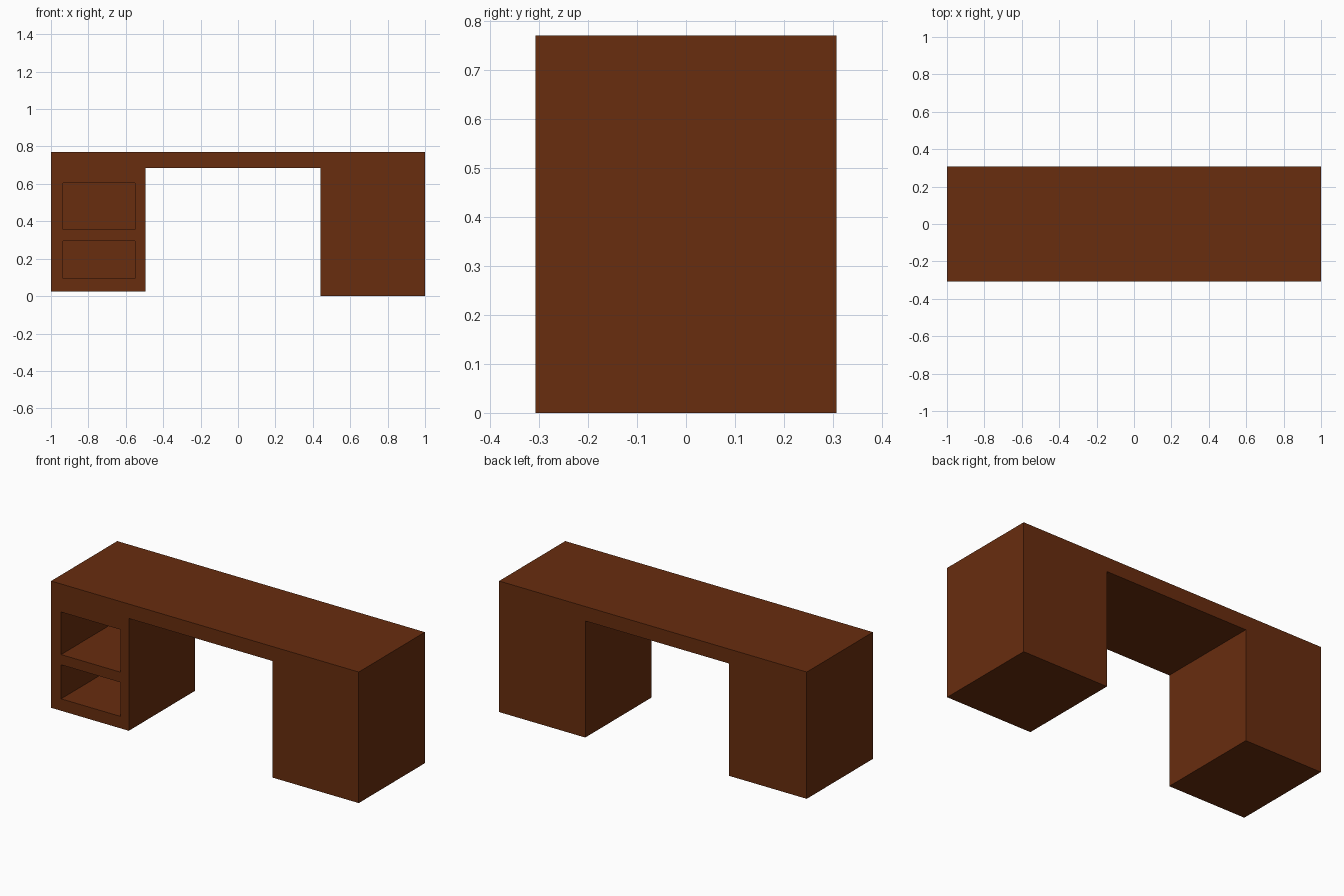
import bpy
import bmesh

if "Cube" in bpy.data.objects:
    bpy.data.objects.remove(bpy.data.objects["Cube"], do_unlink=True)

HALF_DEPTH = 0.307
TOP, UNDERSIDE = 0.77, 0.685

# Dark reddish wood used for the whole desk
wood = bpy.data.materials.new("dark_wood")
wood.use_nodes = True
colour = (0.14, 0.026, 0.0045, 1)
wood.diffuse_color = colour
wood.node_tree.nodes["Principled BSDF"].inputs["Base Color"].default_value = colour


def extrude_front(name, outline, y_front, y_back):
    """Solid made by extruding an (x, z) outline from front to back."""
    bm = bmesh.new()
    face = bm.faces.new([bm.verts.new((x, y_front, z)) for x, z in outline])
    new = bmesh.ops.extrude_face_region(bm, geom=[face])["geom"]
    verts = [g for g in new if isinstance(g, bmesh.types.BMVert)]
    bmesh.ops.translate(bm, verts=verts, vec=(0, y_back - y_front, 0))
    bmesh.ops.recalc_face_normals(bm, faces=bm.faces)
    mesh = bpy.data.meshes.new(name)
    bm.to_mesh(mesh)
    bm.free()
    mesh.materials.append(wood)
    obj = bpy.data.objects.new(name, mesh)
    bpy.context.collection.objects.link(obj)
    return obj


# Desk body: top board with a shelf pedestal and a solid pedestal
desk = extrude_front("desk_body", [
    (-1, 0.025), (-0.495, 0.025), (-0.495, UNDERSIDE), (0.44, UNDERSIDE),
    (0.44, 0), (1, 0), (1, TOP), (-1, TOP),
], -HALF_DEPTH, HALF_DEPTH)

# Two open shelf niches cut into the front of the right pedestal
bpy.context.view_layer.objects.active = desk
for name, low, high in (("lower_niche", 0.095, 0.295), ("upper_niche", 0.355, 0.605)):
    outline = [(-0.935, low), (-0.55, low), (-0.55, high), (-0.935, high)]
    cutter = extrude_front(name + "_cutter", outline, -HALF_DEPTH - 0.1, 0.25)
    cutter.hide_render = True
    cut = desk.modifiers.new(name, "BOOLEAN")
    cut.operation = "DIFFERENCE"
    cut.solver = "EXACT"
    cut.object = cutter
    bpy.ops.object.modifier_apply(modifier=cut.name)
    bpy.data.objects.remove(cutter, do_unlink=True)
